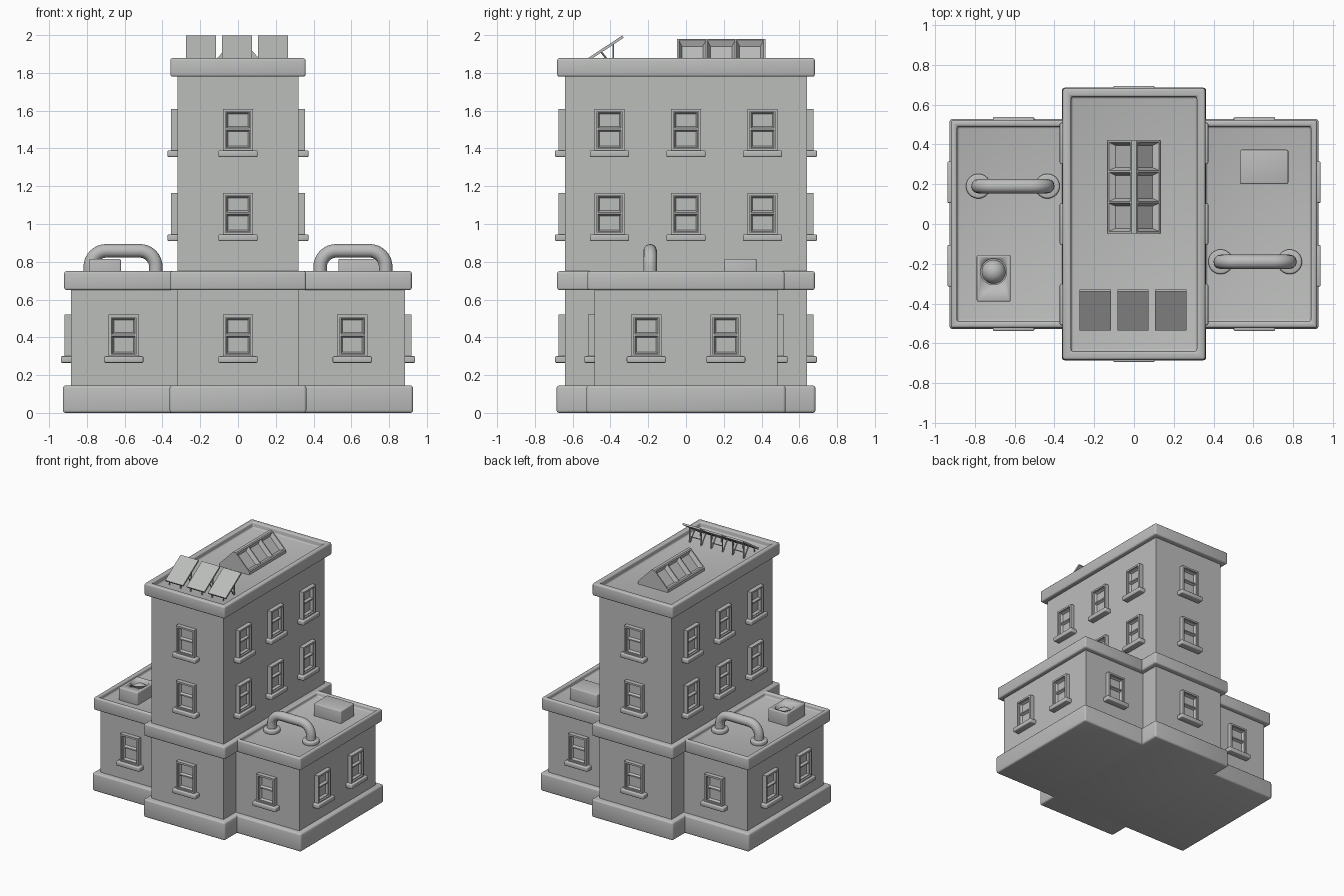
import bpy, bmesh, math
from mathutils import Vector, Matrix

cube = bpy.data.objects.get("Cube")
if cube:
    bpy.data.objects.remove(cube, do_unlink=True)

stone = bpy.data.materials.new("stone_grey")
stone.use_nodes = True
GREY = (0.5, 0.51, 0.5, 1)
stone.diffuse_color = GREY
stone.node_tree.nodes["Principled BSDF"].inputs["Base Color"].default_value = GREY


# --- helpers ---
def add(name, mesh, loc=(0, 0, 0), rot=0):
    ob = bpy.data.objects.new(name, mesh)
    ob.location = loc
    ob.rotation_euler.z = rot
    bpy.context.collection.objects.link(ob)
    if not mesh.materials:
        mesh.materials.append(stone)
    return ob


def to_mesh(bm, name):
    bm.normal_update()
    for f in bm.faces:
        f.smooth = True
    for e in bm.edges:
        if len(e.link_faces) == 2:
            e.smooth = e.calc_face_angle() < math.radians(40)
    mesh = bpy.data.meshes.new(name)
    bm.to_mesh(mesh)
    bm.free()
    return mesh


def box(bm, lo, hi):
    lo, hi = Vector(lo), Vector(hi)
    m = Matrix.Translation((lo + hi) / 2) @ Matrix.Diagonal((*(hi - lo), 1))
    return bmesh.ops.create_cube(bm, size=1, matrix=m)["verts"]


def soften(bm, width):
    bm.normal_update()
    edges = [e for e in bm.edges if e.calc_face_angle(0) > 1]
    bmesh.ops.bevel(bm, geom=edges, offset=width, segments=3, profile=0.5, affect='EDGES')


def pocket(bm, faces, rim, depth):
    """Inset each face by rim, then push it in with straight walls."""
    bm.normal_update()
    bmesh.ops.inset_individual(bm, faces=faces, thickness=rim)
    bmesh.ops.inset_individual(bm, faces=faces, thickness=0, depth=-depth)


def facing(bm, direction):
    bm.normal_update()
    return max(bm.faces, key=lambda f: f.calc_center_median().dot(Vector(direction)))


def block(name, lo, hi, bevel=0, rim=0, depth=0):
    bm = bmesh.new()
    box(bm, lo, hi)
    if rim:
        pocket(bm, [facing(bm, (0, 0, 1))], rim, depth)
    if bevel:
        soften(bm, bevel)
    return add(name, to_mesh(bm, name))


def bar(bm, a, b, r):
    a, b = Vector(a), Vector(b)
    m = Matrix.Translation((a + b) / 2) @ (b - a).to_track_quat('Z', 'Y').to_matrix().to_4x4()
    bmesh.ops.create_cone(bm, cap_ends=True, segments=8, radius1=r, radius2=r,
                          depth=(b - a).length, matrix=m)


# --- masses: walls, plinths, cornices ---
TX, TY, WX, WY = 0.32, 0.64, 0.885, 0.485
block("tower_walls", (-TX, -TY, 0.05), (TX, TY, 1.8))
block("wing_walls", (-WX, -WY, 0.05), (WX, WY, 0.7))
block("tower_plinth", (-0.362, -0.685, 0), (0.362, 0.685, 0.145), 0.014)
block("wing_plinth", (-0.927, -0.527, 0), (0.927, 0.527, 0.145), 0.014)
block("tower_ledge", (-0.36, -0.682, 0.65), (0.36, 0.682, 0.75), 0.012)
block("tower_parapet", (-0.358, -0.682, 1.78), (0.358, 0.682, 1.878), 0.012, 0.06, 0.045)
for side, a, b in (("left", 0.33, 0.92), ("right", -0.92, -0.33)):
    block(side + "_wing_parapet", (a, -0.522, 0.65), (b, 0.522, 0.75), 0.012, 0.045, 0.035)

# --- window: frame with two sunken panes, and a sill ---
bm = bmesh.new()
box(bm, (-0.08, -0.034, 0.03), (0.08, 0.02, 0.255))
front = facing(bm, (0, -1, 0))
pocket(bm, [front], 0.02, 0.014)
cut = bmesh.ops.bisect_plane(bm, geom=[front, *front.edges, *front.verts],
                             plane_co=(0, 0, 0.147), plane_no=(0, 0, 1))
panes = [f for f in cut["geom"] if isinstance(f, bmesh.types.BMFace)]
bm.normal_update()
bmesh.ops.inset_individual(bm, faces=panes, thickness=0.007)
bmesh.ops.inset_individual(bm, faces=panes, thickness=0.012, depth=-0.018)
frame_mesh = to_mesh(bm, "window_frame")
bm = bmesh.new()
box(bm, (-0.104, -0.053, 0), (0.104, 0.02, 0.035))
soften(bm, 0.007)
sill_mesh = to_mesh(bm, "window_sill")


def window(x, y, z, rot):
    add("window_frame", frame_mesh, (x, y, z), rot)
    add("window_sill", sill_mesh, (x, y, z), rot)


for s in (1, -1):
    end_rot = 0 if s > 0 else math.pi
    side_rot = s * math.pi / 2
    for z in (0.265, 0.91, 1.355):
        window(0, -s * TY, z, end_rot)
    for x in (-0.605, 0.605):
        window(x, -s * WY, 0.265, end_rot)
    for y in (-0.21, 0.21):
        window(s * WX, y, 0.265, side_rot)
    for z in (0.91, 1.355):
        for y in (-0.405, 0, 0.405):
            window(s * TX, y, z, side_rot)


# --- roof pipes with collars ---
def pipe(name, x0, x1, y, top=0.858, bend=0.085, floor=0.71):
    pts = [(x0, y, floor)]
    for cx, start in ((x0 + bend, math.pi), (x1 - bend, math.pi / 2)):
        for i in range(9):
            t = start - i * math.pi / 16
            pts.append((cx + bend * math.cos(t), y, top - bend + bend * math.sin(t)))
    pts.append((x1, y, floor))
    cu = bpy.data.curves.new(name, 'CURVE')
    cu.dimensions = '3D'
    cu.bevel_depth = 0.036
    cu.bevel_resolution = 4
    sp = cu.splines.new('POLY')
    sp.points.add(len(pts) - 1)
    for p, co in zip(sp.points, pts):
        p.co = (*co, 1)
    helper = bpy.data.objects.new(name, cu)
    mesh = bpy.data.meshes.new_from_object(helper)
    bpy.data.objects.remove(helper)
    add(name, mesh)
    for x in (x0, x1):
        bm = bmesh.new()
        bmesh.ops.create_cone(bm, cap_ends=True, segments=32, radius1=0.062, radius2=0.062,
                              depth=0.035, matrix=Matrix.Translation((x, y, 0.728)))
        soften(bm, 0.01)
        add(name + "_collar", to_mesh(bm, name + "_collar"))


pipe("left_roof_pipe", 0.435, 0.782, -0.19)
pipe("right_roof_pipe", -0.782, -0.435, 0.19)

# --- roof machine boxes, one with a round vent ---
block("left_roof_box", (0.532, 0.2, 0.7), (0.775, 0.373, 0.815), 0.008)
vent_box = block("right_roof_box", (-0.79, -0.39, 0.7), (-0.62, -0.155, 0.815), 0.008)
VENT = (-0.705, -0.24, 0.815)
bm = bmesh.new()
bmesh.ops.create_cone(bm, cap_ends=True, segments=32, radius1=0.065, radius2=0.065, depth=0.12)
cutter = add("vent_cutter", to_mesh(bm, "vent_cutter"), VENT)
cutter.hide_render = True
cutter.hide_viewport = True
mod = vent_box.modifiers.new("vent_hole", 'BOOLEAN')
mod.object = cutter
mod.operation = 'DIFFERENCE'
bm = bmesh.new()
bmesh.ops.create_uvsphere(bm, u_segments=32, v_segments=16, radius=0.06)
add("vent_dome", to_mesh(bm, "vent_dome"), (VENT[0], VENT[1], 0.752))

# --- gabled skylight with three sunken panes a side ---
bm = bmesh.new()
profile = [(-0.133, 1.82), (0.133, 1.82), (0.133, 1.856), (0.012, 1.98), (-0.012, 1.98), (-0.133, 1.856)]
end = bm.faces.new([bm.verts.new((x, -0.047, z)) for x, z in profile])
ext = bmesh.ops.extrude_face_region(bm, geom=[end])["geom"]
bmesh.ops.translate(bm, vec=(0, 0.467, 0), verts=[v for v in ext if isinstance(v, bmesh.types.BMVert)])
bmesh.ops.recalc_face_normals(bm, faces=bm.faces)
slopes = [f for f in bm.faces if 0.3 < f.normal.z < 0.95]
bmesh.ops.inset_individual(bm, faces=slopes, thickness=0.008)
for y in (0.109, 0.264):
    geom = [g for f in slopes for g in (f, *f.edges, *f.verts)]
    cut = bmesh.ops.bisect_plane(bm, geom=list(dict.fromkeys(geom)), plane_co=(0, y, 0), plane_no=(0, 1, 0))
    slopes = [f for f in cut["geom"] if isinstance(f, bmesh.types.BMFace)]
bm.normal_update()
bmesh.ops.inset_individual(bm, faces=slopes, thickness=0.006)
bmesh.ops.inset_individual(bm, faces=slopes, thickness=0.022, depth=-0.03)
add("skylight", to_mesh(bm, "skylight"))

# --- tilted panels on braced legs ---
LOW, HIGH = Vector((0, -0.53, 1.862)), Vector((0, -0.334, 1.992))
slope = HIGH - LOW
tilt = math.atan2(slope.z, slope.y)
for i, x in enumerate((-0.195, -0.005, 0.185)):
    bm = bmesh.new()
    verts = box(bm, (-0.079, -slope.length / 2, -0.007), (0.079, slope.length / 2, 0.007))
    bmesh.ops.transform(bm, verts=verts, matrix=Matrix.Translation((LOW + HIGH) / 2 + Vector((x, 0, 0)))
                        @ Matrix.Rotation(tilt, 4, 'X'))
    add("solar_panel", to_mesh(bm, "solar_panel"))
    bm = bmesh.new()
    for dx in (-0.05, 0.05):
        at = lambda t, z=0: LOW + slope * t + Vector((x + dx, 0, z))
        foot = Vector((x + dx, -0.385, 1.83))
        bar(bm, foot, at(0.74), 0.005)
        bar(bm, foot, at(0.4), 0.005)
        bar(bm, Vector((x + dx, -0.52, 1.83)), at(0.06), 0.005)
    bar(bm, Vector((x - 0.05, -0.385, 1.88)), Vector((x + 0.05, -0.385, 1.88)), 0.004)
    add("panel_legs", to_mesh(bm, "panel_legs"))
